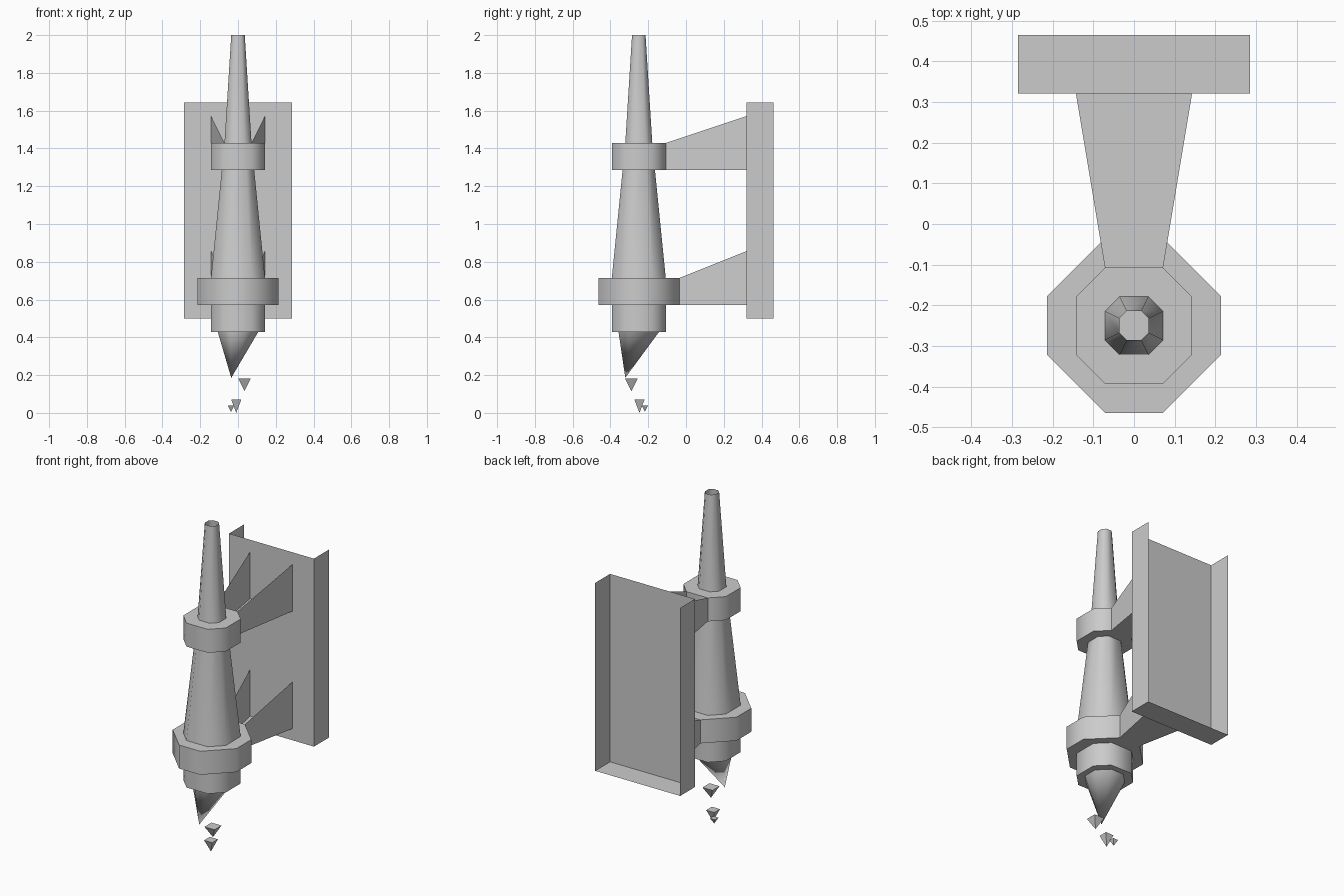
import bpy

if "Cube" in bpy.data.objects:
    bpy.data.objects.remove(bpy.data.objects["Cube"])

U = 1 / 14            # modelling grid unit
AXIS_Y = -3.5         # pipe axis, in grid units


def make(name, verts, faces, smooth=True):
    mesh = bpy.data.meshes.new(name)
    mesh.from_pydata([(x * U, y * U, z * U) for x, y, z in verts], [], faces)
    mesh.update()
    obj = bpy.data.objects.new(name, mesh)
    bpy.context.collection.objects.link(obj)
    bpy.ops.object.select_all(action='DESELECT')
    obj.select_set(True)
    bpy.context.view_layer.objects.active = obj
    if smooth:
        bpy.ops.object.shade_smooth_by_angle(angle=1.1)
    return obj


def octagon(r, f, z):
    # octagon with extent r and flat half-length f, counter-clockwise
    pts = [(r, -f), (r, f), (f, r), (-f, r), (-r, f), (-r, -f), (-f, -r), (f, -r)]
    return [(x, y + AXIS_Y, z) for x, y in pts]


def loft(name, sections, caps=True):
    # stack of octagons (r, f, z) from bottom to top
    verts = [v for s in sections for v in octagon(*s)]
    faces = [(k * 8 + i, k * 8 + (i + 1) % 8, k * 8 + 8 + (i + 1) % 8, k * 8 + 8 + i)
             for k in range(len(sections) - 1) for i in range(8)]
    if caps:
        top = (len(sections) - 1) * 8
        faces += [tuple(range(7, -1, -1)), tuple(range(top, top + 8))]
    return make(name, verts, faces)


def spike(name, ring, tip):
    # closed pyramid from a counter-clockwise base ring down to a tip
    n = len(ring)
    faces = [(n, (i + 1) % n, i) for i in range(n)] + [tuple(range(n))]
    return make(name, list(ring) + [tip], faces)


# Tapered pipe, open at the top
loft("tapered_pipe", [(2, 1, 10), (1, 0.5, 20), (0.5, 0.25, 28)], caps=False)

# Collars and the nozzle block
loft("upper_collar", [(2, 1, 18), (2, 1, 20)])
loft("lower_collar", [(3, 1, 8), (3, 1, 10)])
loft("nozzle_block", [(2, 1, 6), (2, 1, 8)])

# Off-centre hanging spike under the nozzle
spike("hanging_spike", octagon(1.5, 0.6, 6), (-0.5, -4.5, 2.6))

# Bracket arms: open-topped channels flaring towards the back plate
for name, y0, z in (("upper_arm", -1.5, 18), ("lower_arm", -0.5, 8)):
    y1 = 4.5
    make(name,
         [(-1, y0, z), (1, y0, z), (2, y1, z), (-2, y1, z),
          (-1, y0, z + 2), (1, y0, z + 2), (2, y1, z + 4), (-2, y1, z + 4)],
         [(3, 2, 1, 0), (1, 2, 6, 5), (3, 0, 4, 7)])

# Wall plate: front, two side flanges and a bottom, open at back and top
lo, hi = 7, 23
make("wall_plate",
     [(x, y, z) for z in (lo, hi) for x, y in ((-4, 6.5), (-4, 4.5), (4, 4.5), (4, 6.5))],
     [(i, i + 1, i + 5, i + 4) for i in range(3)] + [(3, 2, 1, 0)])

# Falling drops: small inverted pyramids (centre x, y, half size, top z, tip z)
for i, (x, y, h, top, tip) in enumerate(((0.48, -4.05, 0.47, 2.55, 1.62),
                                         (-0.13, -3.45, 0.38, 1.0, 0.0),
                                         (-0.52, -3.05, 0.24, 0.55, 0.08))):
    ring = [(x - h, y - h, top), (x + h, y - h, top), (x + h, y + h, top), (x - h, y + h, top)]
    spike(f"drop_{i + 1}", ring, (x, y, tip))
